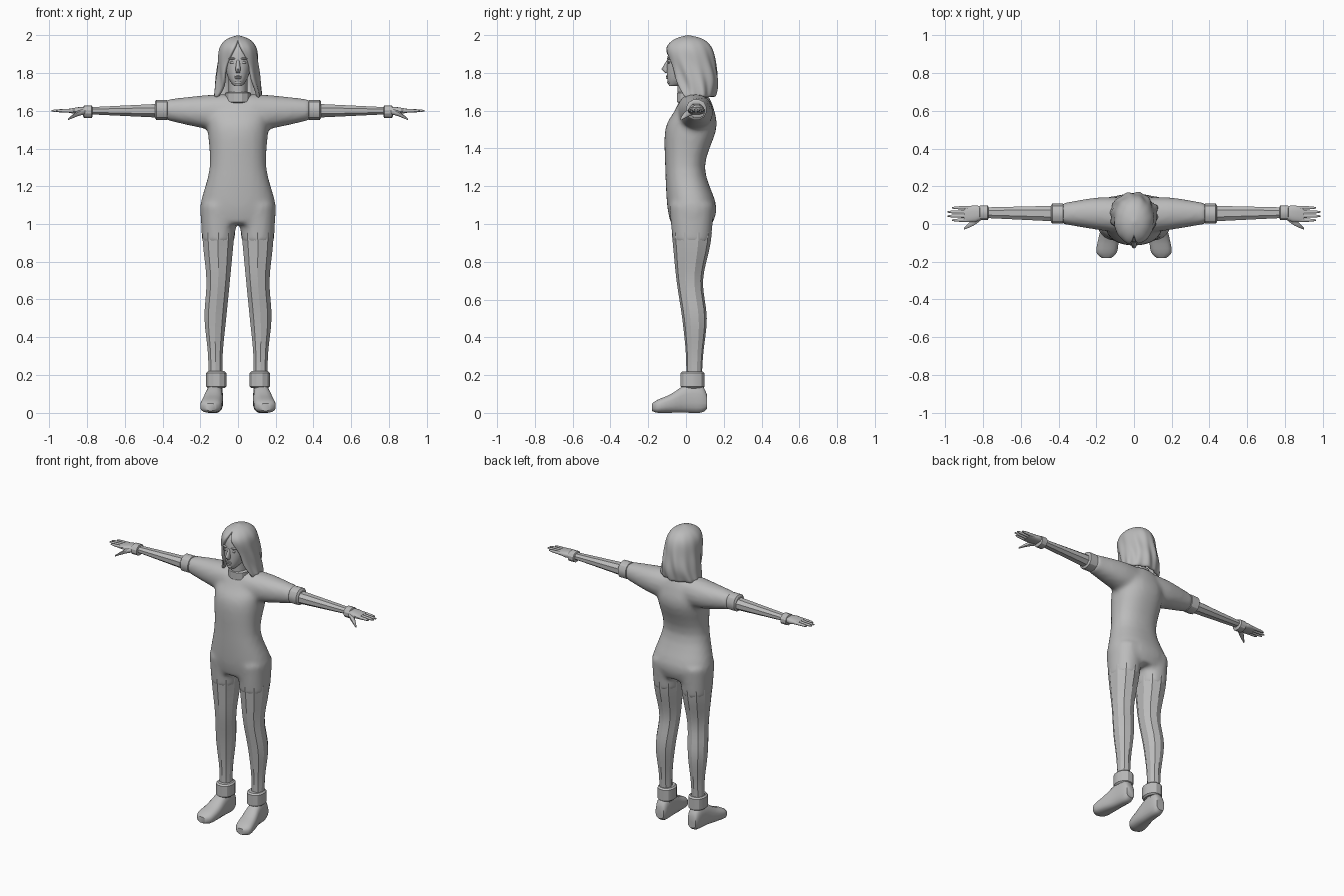
import bpy
import bmesh
import math
from mathutils import Matrix, Vector

cube = bpy.data.objects.get("Cube")
if cube:
    bpy.data.objects.remove(cube, do_unlink=True)

shade = (0.5, 0.5, 0.5, 1)
grey = bpy.data.materials.new("plain grey")
grey.use_nodes = True
grey.diffuse_color = shade
grey.node_tree.nodes["Principled BSDF"].inputs["Base Color"].default_value = shade


def smooth(rows, steps):
    """Insert spline-interpolated rows between the key rows."""
    keys = [Vector(row) for row in rows]
    keys = [keys[0]] + keys + [keys[-1]]
    result = []
    for before, start, end, after in zip(keys, keys[1:], keys[2:], keys[3:]):
        for step in range(steps):
            f = step / steps
            tangent_in, tangent_out = (end - before) / 2, (after - start) / 2
            bend = (start - end) * 2 + tangent_in + tangent_out
            slope = (end - start) * 3 - tangent_in * 2 - tangent_out
            result.append(((bend * f + slope) * f + tangent_in) * f + start)
    return result + [keys[-1]]


def centred(rows):
    """Widen (height, half width, back and front limits) rows to full rings."""
    return [(height, -half, half, front, back) for height, half, front, back in rows]


def add_loft(bm, axis, rings, sides, power, mirror):
    """Skin rings (position, a min, a max, b min, b max) along an axis."""
    loops = []
    for position, a_min, a_max, b_min, b_max in rings:
        loop = []
        for index in range(sides):
            angle = math.tau * (index + 0.5) / sides
            c, s = math.cos(angle), math.sin(angle)
            c = math.copysign(abs(c) ** (2 / power), c)
            s = math.copysign(abs(s) ** (2 / power), s)
            a = (a_min + a_max + (a_max - a_min) * c) / 2
            b = (b_min + b_max + (b_max - b_min) * s) / 2
            places = {"x": (position, a, b), "y": (a, position, b), "z": (a, b, position)}
            x, y, z = places[axis]
            loop.append(bm.verts.new((x * mirror, y, z)))
        loops.append(loop)
    for low, high in zip(loops, loops[1:]):
        for i in range(sides):
            j = (i + 1) % sides
            bm.faces.new((low[i], low[j], high[j], high[i]))
    bm.faces.new(loops[0])
    bm.faces.new(loops[-1])
    bmesh.ops.recalc_face_normals(bm, faces=bm.faces[:])


def finish(name, bm, angle=30):
    """Turn a bmesh into a shaded grey object."""
    mesh = bpy.data.meshes.new(name)
    bm.to_mesh(mesh)
    bm.free()
    mesh.materials.append(grey)
    part = bpy.data.objects.new(name, mesh)
    bpy.context.scene.collection.objects.link(part)
    bpy.ops.object.select_all(action="DESELECT")
    part.select_set(True)
    bpy.context.view_layer.objects.active = part
    bpy.ops.object.shade_smooth_by_angle(angle=math.radians(angle))
    return part


def loft(name, axis, rings, sides=16, power=2.2, mirror=1, angle=30):
    bm = bmesh.new()
    add_loft(bm, axis, rings, sides, power, mirror)
    finish(name, bm, angle)


def cuff(name, axis, start, end, box, mirror=1):
    """A band with bevelled rims."""
    a_min, a_max, b_min, b_max = box
    rings = []
    for f, inset in ((0, 0.01), (0.1, 0), (0.9, 0), (1, 0.01)):
        rings.append((start + (end - start) * f, a_min + inset, a_max - inset,
                      b_min + inset, b_max - inset))
    loft(name, axis, rings, sides=12, mirror=mirror)


def blob(name, centre, size):
    bm = bmesh.new()
    bmesh.ops.create_uvsphere(bm, u_segments=14, v_segments=8, radius=1,
                              matrix=Matrix.LocRotScale(centre, None, size))
    finish(name, bm, 60)


# Key rings of the larger forms
torso = centred([
    (1, .19, -.08, .14), (1.1, .2, -.1, .16), (1.3, .15, -.11, .1),
    (1.5, .16, -.11, .16), (1.6, .16, -.06, .15), (1.68, .08, -.02, .12)])
shoulder = [(.06, -.05, .14, 1.49, 1.69), (.2, -.03, .14, 1.51, 1.68), (.38, 0, .11, 1.55, 1.66)]
leg = smooth([
    (1.1, 0, .2, -.09, .15), (.9, .02, .19, -.07, .13), (.7, .04, .17, -.05, .09),
    (.5, .06, .18, -.02, .11), (.3, .08, .16, 0, .09), (.1, .08, .16, 0, .08)], 4)
boot = [
    (.11, .09, .15, .02, .1), (.08, .08, .16, 0, .15), (0, .08, .17, 0, .15),
    (-.08, .08, .19, 0, .1), (-.15, .09, .2, 0, .07), (-.18, .12, .17, .01, .05)]
forearm = [(.4, .01, .1, 1.56, 1.64), (.79, .03, .09, 1.58, 1.62)]
palm = [(.8, .03, .09, 1.58, 1.62), (.84, .01, .1, 1.58, 1.62), (.9, .01, .09, 1.59, 1.61)]
thumb = [(.81, .02, .05, 1.58, 1.61), (.85, -.01, .03, 1.57, 1.6), (.9, -.03, -.02, 1.55, 1.56)]

# Torso, upper sleeves and hips fused into one garment
bm = bmesh.new()
add_loft(bm, "z", smooth(torso, 4), 32, 2.3, 1)
for mirror in (1, -1):
    add_loft(bm, "x", smooth(shoulder, 4), 24, 2.2, mirror)
    add_loft(bm, "z", leg[:5], 24, 2.2, mirror)
body = finish("body_garment", bm)
fuse = body.modifiers.new("fuse", "REMESH")
fuse.mode = "VOXEL"
fuse.voxel_size = 0.014
fuse.use_smooth_shade = True
relax = body.modifiers.new("relax", "SMOOTH")
relax.iterations = 6

# Limbs, hands and footwear, built once per side
for side, mirror in (("left", 1), ("right", -1)):
    loft(side + "_leg", "z", leg[3:], sides=10, mirror=mirror)
    cuff(side + "_ankle_cuff", "z", .13, .22, (.06, .17, -.03, .1), mirror)
    loft(side + "_boot", "y", smooth(boot, 3), power=2.7, mirror=mirror, angle=40)
    cuff(side + "_sleeve_cuff", "x", .37, .44, (0, .11, 1.55, 1.66), mirror)
    loft(side + "_forearm", "x", forearm, sides=8, mirror=mirror)
    cuff(side + "_wrist_cuff", "x", .77, .82, (.02, .1, 1.56, 1.63), mirror)
    loft(side + "_palm", "x", smooth(palm, 2), power=2.6, mirror=mirror, angle=40)
    loft(side + "_thumb", "x", smooth(thumb, 2), sides=8, mirror=mirror, angle=50)
    for i, finger in enumerate(("index", "middle", "ring", "little")):
        root, y, z = .87, .02 + .022 * i, 1.6
        tip = .99 - .012 * (i - 1.5) ** 2
        rings = []
        for f, radius in ((0, .011), (.8, .008), (1, .004)):
            rings.append((root + (tip - root) * f, y - radius, y + radius,
                          z - radius, z + radius))
        loft(f"{side}_{finger}_finger", "x", rings, sides=8, mirror=mirror, angle=50)

# Neck, collar and head
loft("neck", "z", centred([(1.6, .05, -.04, .09), (1.8, .05, -.05, .09)]))
cuff("collar", "z", 1.64, 1.7, (-.07, .07, -.05, .11))
head = centred([
    (1.73, .02, -.09, -.04), (1.77, .05, -.1, .04), (1.85, .075, -.1, .12),
    (1.93, .07, -.09, .12), (1.98, .04, -.05, .08)])
loft("head", "z", smooth(head, 3), sides=24, angle=60)

# Facial features
nose = centred([(1.87, .007, -.1, -.08), (1.82, .015, -.13, -.08), (1.8, .01, -.11, -.08)])
loft("nose", "z", nose, sides=10, angle=50)
blob("upper_lip", (0, -.1, 1.782), (.02, .007, .004))
blob("lower_lip", (0, -.1, 1.773), (.02, .007, .005))
blob("chin", (0, -.09, 1.75), (.02, .01, .01))
for side, mirror in (("left", 1), ("right", -1)):
    blob(side + "_eye", (mirror * .03, -.09, 1.855), (.015, .006, .006))
    blob(side + "_brow", (mirror * .03, -.09, 1.876), (.02, .01, .006))

# Wavy hair: height, half width, front, back, opening angle around the face
hair_keys = [
    (2, 0, .01, .01, 0), (1.98, .06, -.06, .09, 0), (1.93, .1, -.11, .14, .2),
    (1.84, .11, -.1, .16, .6), (1.75, .12, -.08, .17, .7), (1.67, .13, -.05, .15, 1)]
strips = 56
bm = bmesh.new()
grid = []
for z, half, front, back, opening in smooth(hair_keys, 3):
    row = []
    gap = max(opening, 0)
    depth = (2 - z) / 4
    for i in range(strips + 1):
        u = gap + (math.tau - 2 * gap) * i / strips
        wave = 1 + depth * math.sin(9 * u + 22 * z) * math.cos(3 * u - 9 * z)
        x = half * wave * math.sin(u)
        y = (front + back - (back - front) * wave * math.cos(u)) / 2
        row.append(bm.verts.new((x, y, z)))
    grid.append(row)
for upper, lower in zip(grid, grid[1:]):
    for i in range(strips):
        bm.faces.new((upper[i], lower[i], lower[i + 1], upper[i + 1]))
bmesh.ops.remove_doubles(bm, verts=bm.verts[:], dist=0.0001)
hair = finish("hair", bm, 60)
thickness = hair.modifiers.new("thickness", "SOLIDIFY")
thickness.thickness = 0.02
soften = hair.modifiers.new("soften", "SUBSURF")
soften.levels = soften.render_levels = 1
